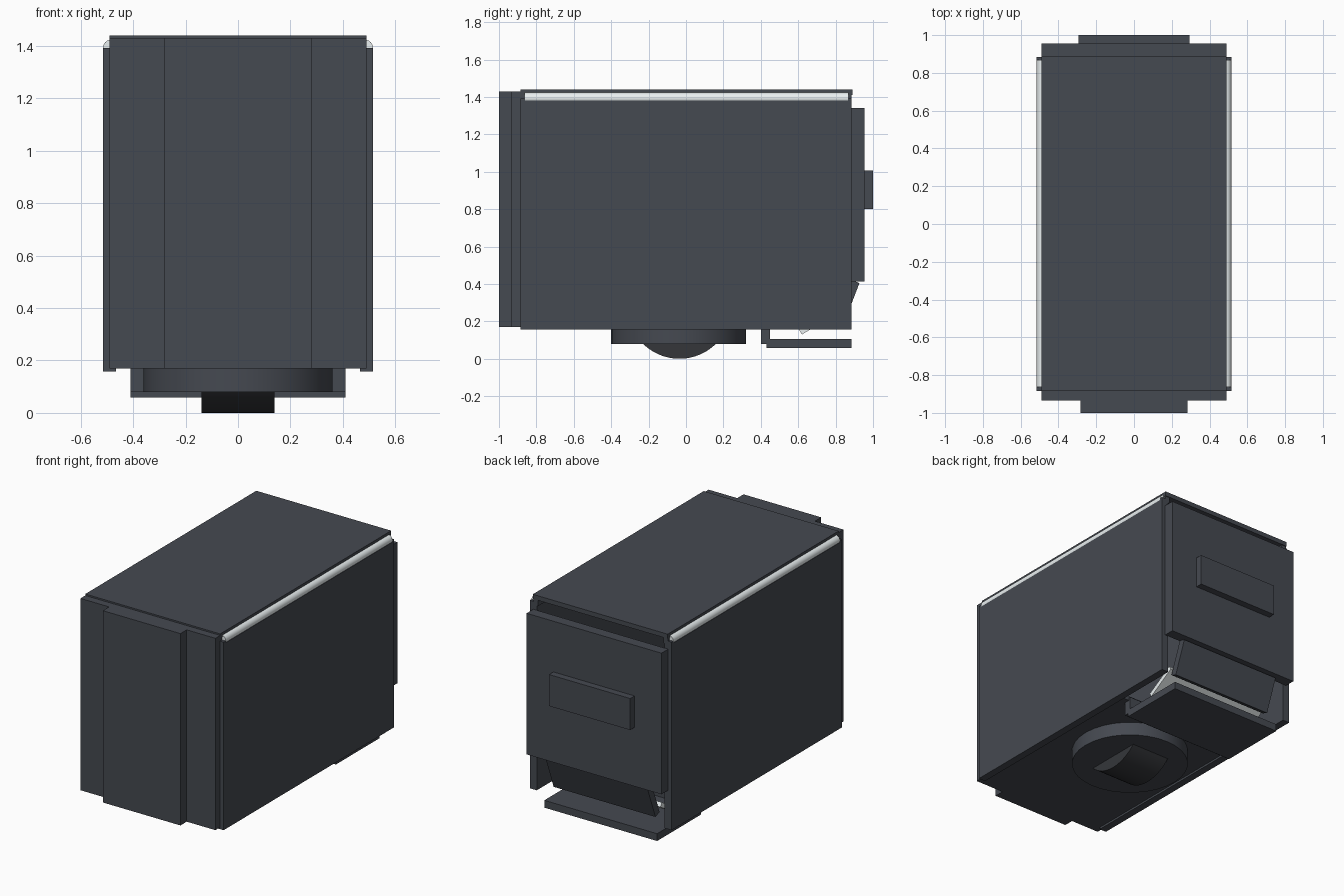
import bpy, bmesh, math
from mathutils import Matrix

if "Cube" in bpy.data.objects:
    bpy.data.objects.remove(bpy.data.objects["Cube"])


def material(name, rgb):
    m = bpy.data.materials.new(name)
    m.diffuse_color = (*rgb, 1)
    m.use_nodes = True
    m.node_tree.nodes["Principled BSDF"].inputs["Base Color"].default_value = m.diffuse_color
    return m


DARK = material("dark_metal", (0.06, 0.067, 0.082))
BLACK = material("black_rubber", (0.035, 0.037, 0.042))
LIGHT = material("lamp_white", (0.82, 0.87, 0.88))


def finish(name, bm, mat, smooth=False):
    bmesh.ops.recalc_face_normals(bm, faces=bm.faces)
    me = bpy.data.meshes.new(name)
    bm.to_mesh(me)
    bm.free()
    me.materials.append(mat)
    ob = bpy.data.objects.new(name, me)
    bpy.context.collection.objects.link(ob)
    if smooth:
        bpy.ops.object.select_all(action='DESELECT')
        ob.select_set(True)
        bpy.context.view_layer.objects.active = ob
        bpy.ops.object.shade_smooth_by_angle(angle=math.radians(35))
    return ob


def box(name, x, y, z, mat=DARK):
    """Box from (min, max) ranges on each axis."""
    bm = bmesh.new()
    size = [r[1] - r[0] for r in (x, y, z)]
    mid = [(r[1] + r[0]) / 2 for r in (x, y, z)]
    bmesh.ops.create_cube(bm, size=1, matrix=Matrix.Translation(mid) @ Matrix.Diagonal((*size, 1)))
    return finish(name, bm, mat)


def extrude_x(name, profile, half, mat, smooth=False):
    """Closed (y, z) profile extruded symmetrically along x."""
    bm = bmesh.new()
    face = bm.faces.new([bm.verts.new((-half, y, z)) for y, z in profile])
    new = bmesh.ops.extrude_face_region(bm, geom=[face])["geom"]
    bmesh.ops.translate(bm, vec=(2 * half, 0, 0),
                        verts=[v for v in new if isinstance(v, bmesh.types.BMVert)])
    return finish(name, bm, mat, smooth)


def cylinder(name, r, depth, matrix, mat, segments=32):
    bm = bmesh.new()
    bmesh.ops.create_cone(bm, cap_ends=True, segments=segments, radius1=r, radius2=r,
                          depth=depth, matrix=matrix)
    return finish(name, bm, mat, True)


def slanted(name, y, z, length, thick, angle, half, mat):
    """Plate starting at its corner (y, z), running at angle, thickened to its left."""
    c, s = math.cos(angle), math.sin(angle)
    a, b = (y, z), (y + length * c, z + length * s)
    t = (-s * thick, c * thick)
    extrude_x(name, [a, b, (b[0] + t[0], b[1] + t[1]), (a[0] + t[0], a[1] + t[1])], half, mat)


# Hollow housing: roof, floor and two side walls
box("roof", (-0.49, 0.49), (-0.885, 0.89), (1.41, 1.44))
box("floor", (-0.47, 0.47), (-0.885, 0.44), (0.17, 0.20))
for side, s in (("right", 1), ("left", -1)):
    def xr(a, b): return tuple(sorted((a * s, b * s)))
    box("side_wall_" + side, xr(0.465, 0.515), (-0.885, 0.885), (0.157, 1.38))
    box("upper_rail_" + side, xr(0.455, 0.488), (-0.885, 0.885), (1.37, 1.42))
    # Lamp tube along the upper edge with its end stops
    cylinder("lamp_tube_" + side, 0.03, 1.73,
             Matrix.Translation((0.485 * s, 0.0025, 1.393)) @ Matrix.Rotation(math.pi / 2, 4, 'X'),
             LIGHT, 24)
    for end, y in (("front", (-0.885, -0.862)), ("back", (0.867, 0.885))):
        box(f"lamp_stop_{side}_{end}", xr(0.48, 0.515), y, (1.375, 1.392))

# Front panel with raised centre
box("front_panel", (-0.49, 0.49), (-0.935, -0.88), (0.17, 1.43))
box("front_raised_panel", (-0.282, 0.282), (-1.0, -0.93), (0.17, 1.43))

# Back door and handle
box("back_door", (-0.49, 0.49), (0.885, 0.955), (0.413, 1.34))
box("door_handle", (-0.295, 0.295), (0.95, 1.0), (0.80, 1.007))

# Dispensing flap and inner chute
slanted("dispensing_flap", 0.845, 0.19, 0.23, 0.045, math.radians(69), 0.37, DARK)
slanted("inner_chute", 0.62, 0.13, 0.22, 0.03, math.radians(31), 0.38, LIGHT)

# Collection tray under the back
box("tray", (-0.41, 0.41), (0.43, 0.885), (0.058, 0.106))
box("tray_lip", (-0.41, 0.41), (0.40, 0.45), (0.08, 0.19))

# Round base with the rounded foot below
cylinder("base_disc", 0.36, 0.11, Matrix.Translation((0, -0.04, 0.135)), DARK, 32)
R, half = 0.278, math.asin(0.205 / 0.278)
arc = [(-0.035 + R * math.sin(a), R - R * math.cos(a))
       for a in (half * (2 * i / 16 - 1) for i in range(17))]
extrude_x("rounded_foot", arc, 0.14, BLACK, True)
